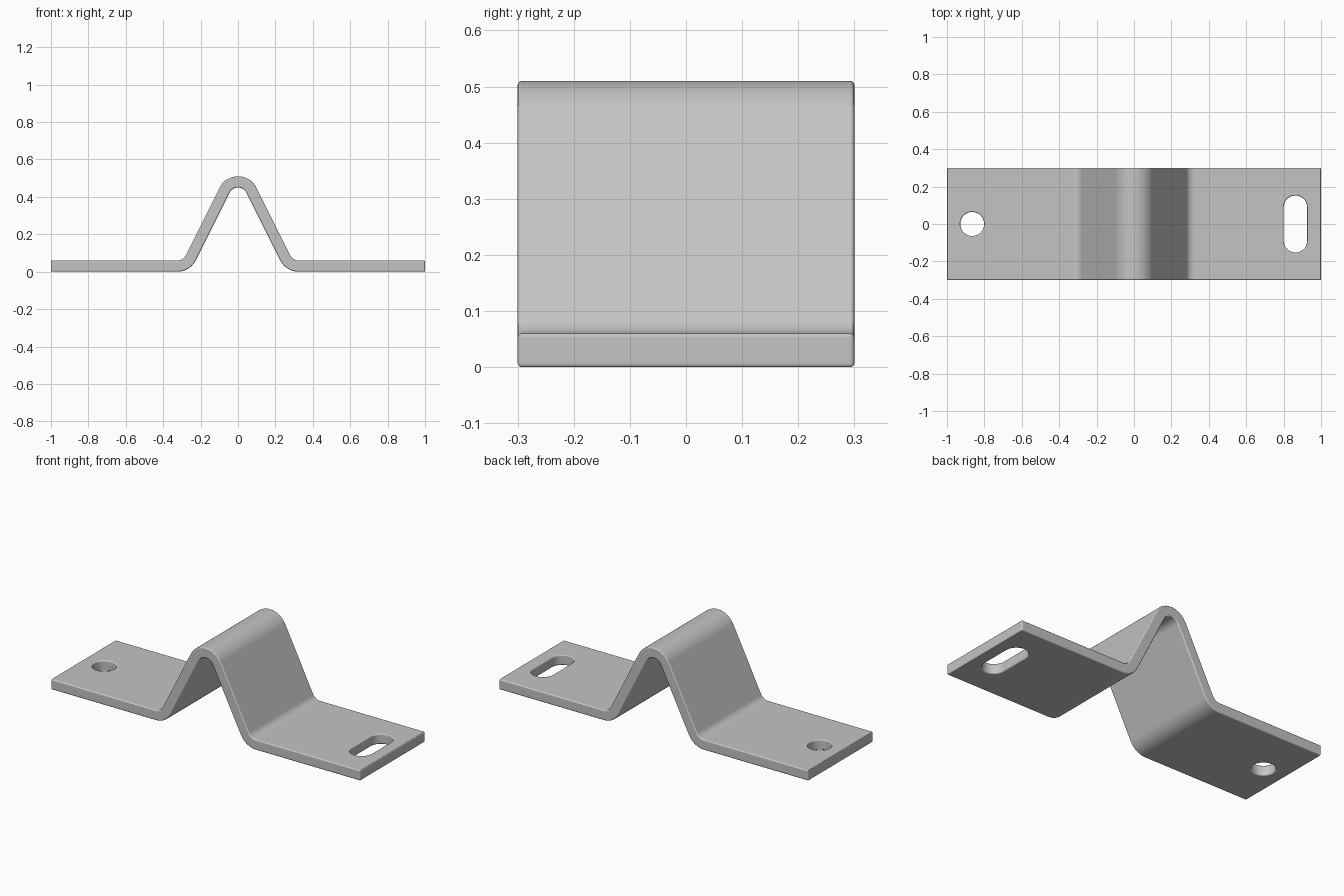
import bpy, bmesh
from math import sin, cos, pi, radians
from mathutils import Vector

cube = bpy.data.objects.get("Cube")
if cube:
    bpy.data.objects.remove(cube)

THICK, DEPTH = 0.06, 0.6
LEAN = radians(63.4)          # slope of the ridge sides
BEND = 0.08                   # bend radius at mid thickness
PEAK = 0.51                   # height of the ridge

steel = bpy.data.materials.new("grey_steel")
steel.use_nodes = True
colour = (0.55, 0.55, 0.55, 1)
steel.diffuse_color = colour
steel.node_tree.nodes["Principled BSDF"].inputs["Base Color"].default_value = colour


def prism(name, points, direction):
    """Extrude a closed outline along a direction."""
    bm = bmesh.new()
    face = bm.faces.new([bm.verts.new(p) for p in points])
    new = bmesh.ops.extrude_face_region(bm, geom=[face])["geom"]
    moved = [v for v in new if isinstance(v, bmesh.types.BMVert)]
    bmesh.ops.translate(bm, verts=moved, vec=direction)
    bmesh.ops.recalc_face_normals(bm, faces=bm.faces)
    mesh = bpy.data.meshes.new(name)
    bm.to_mesh(mesh)
    bm.free()
    obj = bpy.data.objects.new(name, mesh)
    bpy.context.collection.objects.link(obj)
    mesh.materials.append(steel)
    return obj


def slot_outline(x, half_length, radius, steps=20):
    """Round-ended outline; half_length 0 gives a circle."""
    points = []
    for side, start in ((1, 0), (-1, pi)):
        for i in range(steps + 1):
            if half_length == 0 and i == steps:
                continue
            a = start + pi * i / steps
            points.append((x + radius * cos(a), side * half_length + radius * sin(a), -0.1))
    return points


# Right half of the strip as pairs of (mid point, normal), mirrored to the left
half = THICK / 2
top_z = PEAK - half - BEND
foot_z = half + BEND
foot_x = (top_z * cos(LEAN) + 2 * BEND - foot_z * cos(LEAN)) / sin(LEAN)
path = []
STEPS = 10
for i in range(STEPS + 1):
    a = LEAN * i / STEPS
    n = Vector((sin(a), 0, cos(a)))
    path.append((Vector((0, 0, top_z)) + n * BEND, n))
for i in range(STEPS + 1):
    a = LEAN * (1 - i / STEPS)
    n = Vector((sin(a), 0, cos(a)))
    path.append((Vector((foot_x, 0, foot_z)) - n * BEND, n))
path.append((Vector((1, 0, half)), Vector((0, 0, 1))))
flip = Vector((-1, 1, 1))
path = [(p * flip, n * flip) for p, n in reversed(path[1:])] + path

# Bent strip
shift = Vector((0, -DEPTH / 2, 0))
outline = [p + n * half + shift for p, n in path]
outline += [p - n * half + shift for p, n in reversed(path)]
bracket = prism("bent_bracket", outline, (0, DEPTH, 0))

# Round hole and slotted hole
cutters = [prism("round_hole_cutter", slot_outline(-0.865, 0, 0.064), (0, 0, 0.3)),
           prism("slot_cutter", slot_outline(0.863, 0.089, 0.063), (0, 0, 0.3))]
for cutter in cutters:
    cutter.hide_render = True
    cut = bracket.modifiers.new(cutter.name, 'BOOLEAN')
    cut.operation = 'DIFFERENCE'
    cut.solver = 'EXACT'
    cut.object = cutter

# Softened edges
bevel = bracket.modifiers.new("soft_edges", 'BEVEL')
bevel.width = 0.007
bevel.segments = 3
bevel.limit_method = 'ANGLE'
bevel.angle_limit = radians(40)

bpy.ops.object.select_all(action='DESELECT')
bracket.select_set(True)
bpy.context.view_layer.objects.active = bracket
for modifier in list(bracket.modifiers):
    bpy.ops.object.modifier_apply(modifier=modifier.name)
for cutter in cutters:
    bpy.data.objects.remove(cutter)
bpy.ops.object.shade_smooth_by_angle(angle=radians(40))
weighted = bracket.modifiers.new("clean_shading", 'WEIGHTED_NORMAL')
weighted.keep_sharp = True
